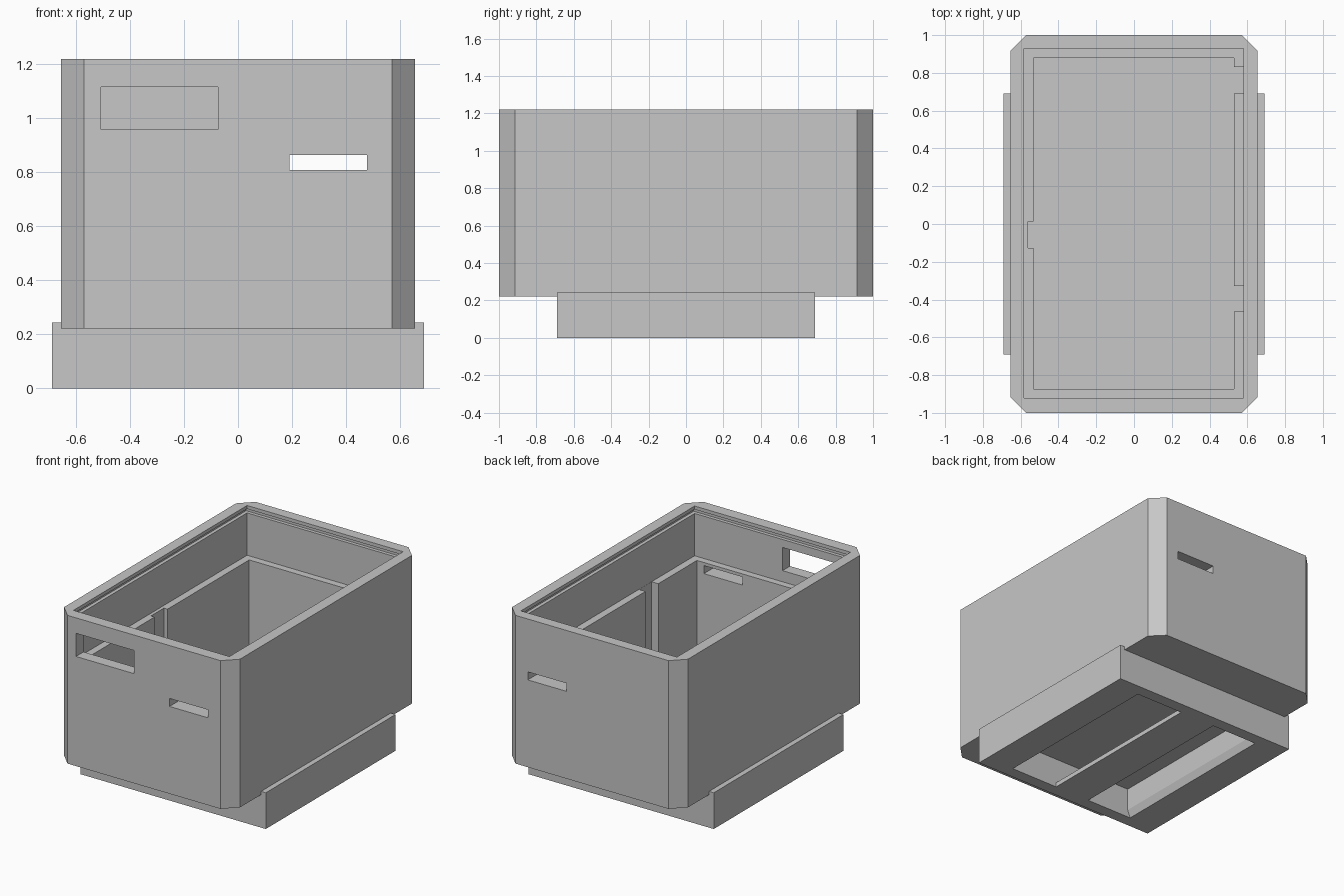
import bpy
import bmesh
from mathutils import Vector

cube = bpy.data.objects.get("Cube")
if cube:
    bpy.data.objects.remove(cube, do_unlink=True)

grey = bpy.data.materials.new("plain_grey")
grey.use_nodes = True
GREY = (0.57, 0.57, 0.57, 1)
grey.diffuse_color = GREY
grey.node_tree.nodes["Principled BSDF"].inputs["Base Color"].default_value = GREY


def prism(name, profile, axis, lo, hi):
    """Extrude a closed 2D profile along y (profile in xz) or z (profile in xy)."""
    bm = bmesh.new()
    place = {"y": lambda p: (p[0], lo, p[1]), "z": lambda p: (p[0], p[1], lo)}[axis]
    face = bm.faces.new([bm.verts.new(place(p)) for p in profile])
    ext = bmesh.ops.extrude_face_region(bm, geom=[face])
    step = Vector((0, hi - lo, 0)) if axis == "y" else Vector((0, 0, hi - lo))
    bmesh.ops.translate(bm, vec=step,
                        verts=[g for g in ext["geom"] if isinstance(g, bmesh.types.BMVert)])
    bmesh.ops.recalc_face_normals(bm, faces=bm.faces)
    mesh = bpy.data.meshes.new(name)
    bm.to_mesh(mesh)
    bm.free()
    mesh.materials.append(grey)
    obj = bpy.data.objects.new(name, mesh)
    bpy.context.scene.collection.objects.link(obj)
    return obj


def box(name, x, y, z):
    corners = [(x[0], y[0]), (x[1], y[0]), (x[1], y[1]), (x[0], y[1])]
    return prism(name, corners, "z", *z)


def carve(obj, cutters):
    """Subtract each cutter, bake the result and remove the cutters."""
    for cutter in cutters:
        cutter.hide_render = True
        mod = obj.modifiers.new("cut", "BOOLEAN")
        mod.operation = "DIFFERENCE"
        mod.solver = "EXACT"
        mod.object = cutter
    bpy.context.view_layer.update()
    graph = bpy.context.evaluated_depsgraph_get()
    baked = bpy.data.meshes.new_from_object(obj.evaluated_get(graph))
    obj.modifiers.clear()
    obj.data = baked
    for cutter in cutters:
        bpy.data.objects.remove(cutter, do_unlink=True)


# Main housing: rectangular tub with chamfered upright corners
W, L, C = 0.655, 1.0, 0.085
BOTTOM, TOP, LEDGE, FLOOR = 0.222, 1.22, 0.885, 0.28
quarter = [(W, L - C), (W - C, L)]
outline = (quarter + [(-x, y) for x, y in reversed(quarter)]
           + [(-x, -y) for x, y in quarter]
           + [(x, -y) for x, y in reversed(quarter)])
housing = prism("housing", outline, "z", BOTTOM, TOP)

cutters = [
    # Upper opening, lid groove and lower compartment
    box("opening", (-0.582, 0.58), (-0.92, 0.928), (LEDGE, TOP + 0.1)),
    box("lid_groove", (-0.605, 0.603), (-0.943, 0.951), (1.17, 1.197)),
    box("compartment", (-0.533, 0.53), (-0.873, 0.88), (FLOOR, LEDGE + 0.05)),
    # Narrow slot through front and back walls, wide window in the front only
    box("slot", (0.19, 0.478), (-1.1, 1.1), (0.81, 0.864)),
    box("window", (-0.507, -0.075), (-1.1, -0.8), (0.96, 1.116)),
]
# Upright channels in the side walls
for x, y in (((-0.56, -0.5), (-0.127, 0.012)),
             ((0.5, 0.579), (0.69, 0.832)),
             ((0.5, 0.579), (-0.462, -0.327))):
    cutters.append(box("channel", x, y, (FLOOR, LEDGE + 0.02)))
carve(housing, cutters)

# Base block, hollow underneath with slightly flared long edges
base = box("base", (-0.69, 0.69), (-0.69, 0.69), (0, 0.244))
hollow = [(-0.488, -0.02), (-0.46, 0.05), (-0.46, 0.2),
          (0.46, 0.2), (0.46, 0.05), (0.488, -0.02)]
carve(base, [prism("hollow", hollow, "y", -0.61, 0.61)])

# Bar splitting the hollow into two openings
box("base_bar", (-0.137, 0.126), (-0.61, 0.61), (0, 0.03))
